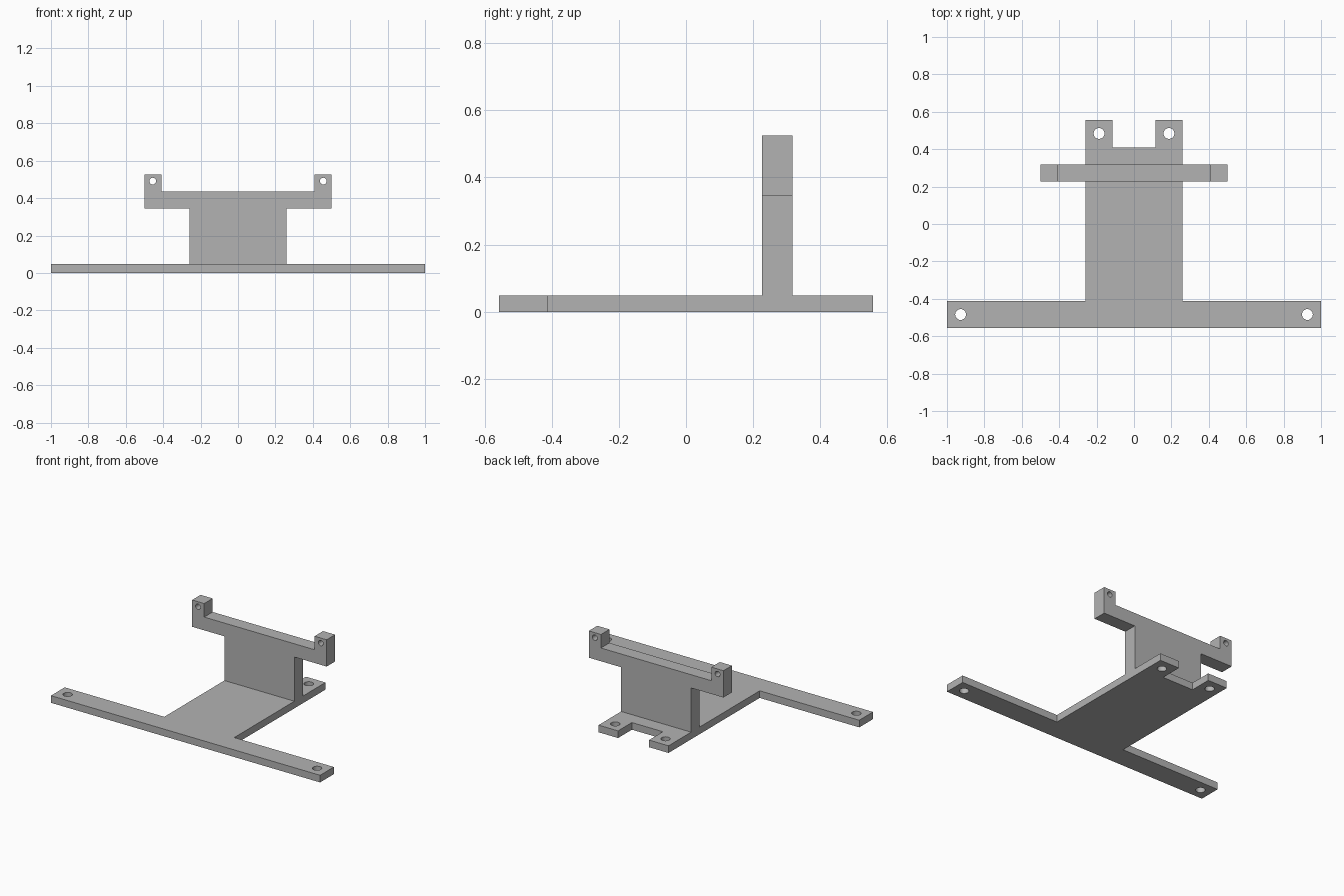
import bpy, bmesh
from mathutils import Matrix, Vector

cube = bpy.data.objects.get("Cube")
if cube:
    bpy.data.objects.remove(cube, do_unlink=True)

grey = bpy.data.materials.new("plain grey")
grey.use_nodes = True
colour = (0.45, 0.45, 0.45, 1)
grey.diffuse_color = colour
grey.node_tree.nodes["Principled BSDF"].inputs["Base Color"].default_value = colour

# Plan axes to world axes: flat plates extrude along z, upright ones along -y
FLAT = Matrix.Identity(4)
UPRIGHT = Matrix(((1, 0, 0, 0), (0, 0, -1, 0), (0, 1, 0, 0), (0, 0, 0, 1)))


def finish(bm, name):
    mesh = bpy.data.meshes.new(name)
    bmesh.ops.recalc_face_normals(bm, faces=bm.faces)
    bm.to_mesh(mesh)
    bm.free()
    obj = bpy.data.objects.new(name, mesh)
    bpy.context.collection.objects.link(obj)
    mesh.materials.append(grey)
    return obj


def plate(name, half, start, depth, holes, frame):
    """Mirror a half outline, extrude it and drill mirrored holes."""
    outline = half + [(-x, y) for x, y in reversed(half)]
    bm = bmesh.new()
    face = bm.faces.new([bm.verts.new((x, y, start)) for x, y in outline])
    top = bmesh.ops.extrude_face_region(bm, geom=[face])["geom"]
    bmesh.ops.translate(bm, vec=(0, 0, depth),
                        verts=[v for v in top if isinstance(v, bmesh.types.BMVert)])
    bm.transform(frame)
    obj = finish(bm, name)

    # Round drills for the screw holes
    bm = bmesh.new()
    for x, y, radius in holes:
        for side in (-1, 1):
            place = Matrix.Translation((side * x, y, start + depth / 2))
            bmesh.ops.create_cone(bm, cap_ends=True, segments=32, radius1=radius,
                                  radius2=radius, depth=depth * 2,
                                  matrix=frame @ place)
    drill = finish(bm, name + "_drill")
    drill.hide_render = True
    cut = obj.modifiers.new("screw holes", 'BOOLEAN')
    cut.operation = 'DIFFERENCE'
    cut.solver = 'EXACT'
    cut.object = drill
    bpy.context.view_layer.update()
    graph = bpy.context.evaluated_depsgraph_get()
    result = bpy.data.meshes.new_from_object(obj.evaluated_get(graph))
    obj.modifiers.clear()
    obj.data = result
    bpy.data.objects.remove(drill, do_unlink=True)
    return obj


THICK = 0.048

# Base: wide front bar, central tongue and two rear tabs
plate("base_plate",
      [(1, -0.557), (1, -0.411), (0.26, -0.411), (0.26, 0.557),
       (0.115, 0.557), (0.115, 0.41)],
      0, THICK, [(0.927, -0.484, 0.029), (0.187, 0.484, 0.029)], FLAT)

# Upright: wall, overhanging beam and two end lugs
plate("upright_bracket",
      [(0.26, THICK), (0.26, 0.345), (0.5, 0.345), (0.5, 0.525),
       (0.41, 0.525), (0.41, 0.434)],
      -0.317, 0.09, [(0.456, 0.491, 0.018)], UPRIGHT)
